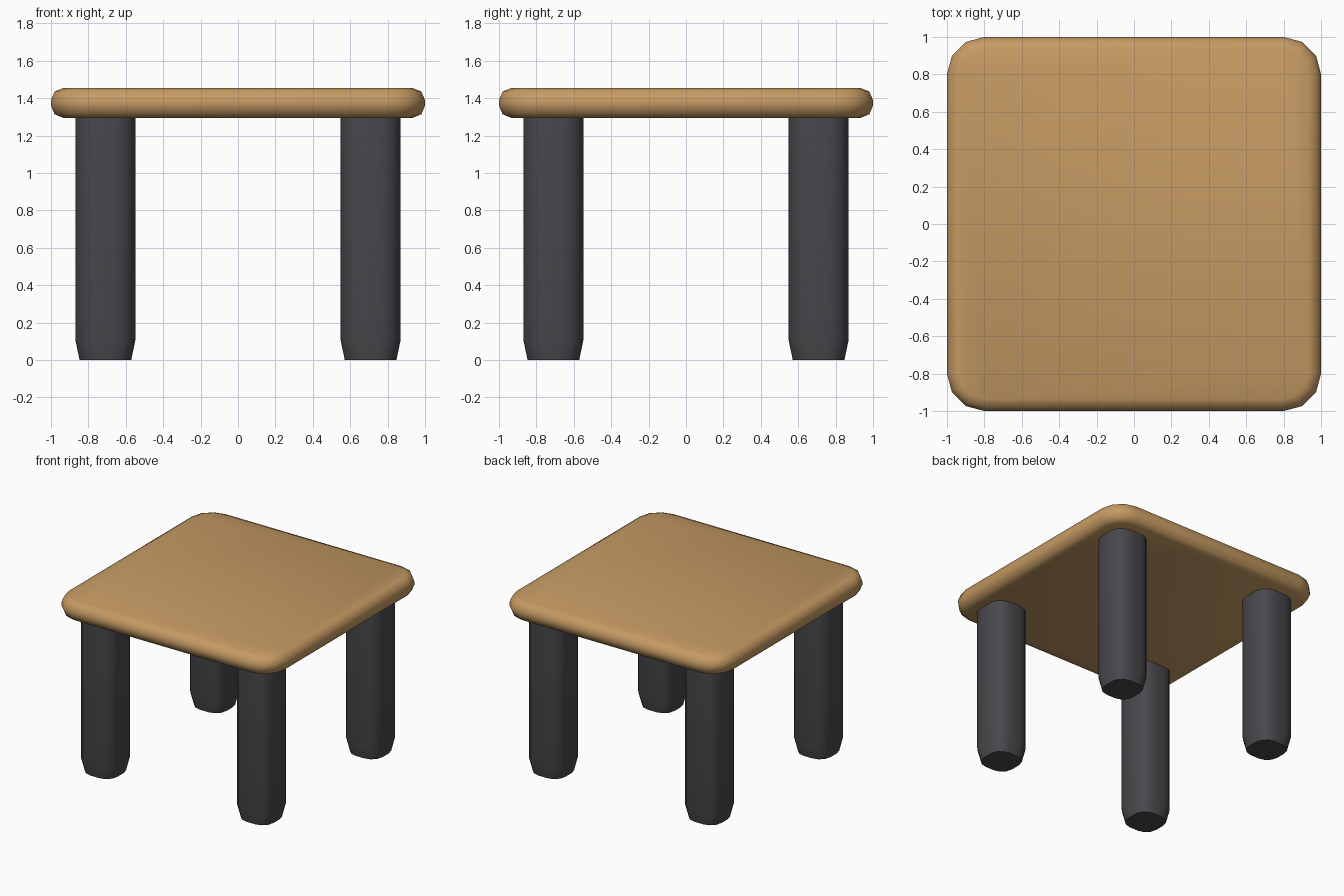
import bpy, bmesh, math

if "Cube" in bpy.data.objects:
    bpy.data.objects.remove(bpy.data.objects["Cube"])


def material(name, color):
    m = bpy.data.materials.new(name)
    m.diffuse_color = (*color, 1.0)
    m.use_nodes = True
    m.node_tree.nodes["Principled BSDF"].inputs["Base Color"].default_value = m.diffuse_color
    return m


wood = material("warm wood", (0.56, 0.325, 0.125))
dark = material("dark grey", (0.066, 0.064, 0.072))


def rounded_square(half, radius, segments=3):
    pts = []
    core = half - radius
    for quarter in range(4):
        base = quarter * math.pi / 2
        sx = 1 if quarter in (0, 3) else -1
        sy = 1 if quarter in (0, 1) else -1
        for i in range(segments + 1):
            a = base + i * math.pi / 2 / segments
            pts.append((sx * core + radius * math.cos(a),
                        sy * core + radius * math.sin(a)))
    return pts


def loft(name, sections, mat, location=(0, 0), smooth_angle=60):
    """Stack rounded squares given as (half width, corner radius, z)."""
    bm = bmesh.new()
    rings = [[bm.verts.new((x, y, z)) for x, y in rounded_square(h, r)]
             for h, r, z in sections]
    n = len(rings[0])
    for low, high in zip(rings, rings[1:]):
        for i in range(n):
            j = (i + 1) % n
            bm.faces.new((low[i], low[j], high[j], high[i]))
    bm.faces.new(rings[0][::-1])
    bm.faces.new(rings[-1])
    mesh = bpy.data.meshes.new(name)
    bm.to_mesh(mesh)
    bm.free()
    mesh.materials.append(mat)
    obj = bpy.data.objects.new(name, mesh)
    obj.location = (*location, 0)
    bpy.context.collection.objects.link(obj)
    bpy.ops.object.select_all(action='DESELECT')
    obj.select_set(True)
    bpy.context.view_layer.objects.active = obj
    bpy.ops.object.shade_smooth_by_angle(angle=math.radians(smooth_angle))
    return obj


# Tabletop with softened rim
bottom, top, bevel = 1.295, 1.455, 0.066
k = bevel * (1 - math.sqrt(0.5))
rim = [(bevel, 0), (k, k), (0, bevel)]
sections = [(1 - inset, 0.2 - inset, bottom + dz) for inset, dz in rim]
sections += [(1 - inset, 0.2 - inset, top - dz) for inset, dz in reversed(rim)]
loft("tabletop", sections, wood)

# Four legs with tapered feet
for side, sx in (("left", -1), ("right", 1)):
    for end, sy in (("front", -1), ("back", 1)):
        loft(f"{end}_{side}_leg",
             [(0.138, 0.098, 0), (0.161, 0.106, 0.11), (0.161, 0.106, 1.30)],
             dark, (sx * 0.709, sy * 0.709))
